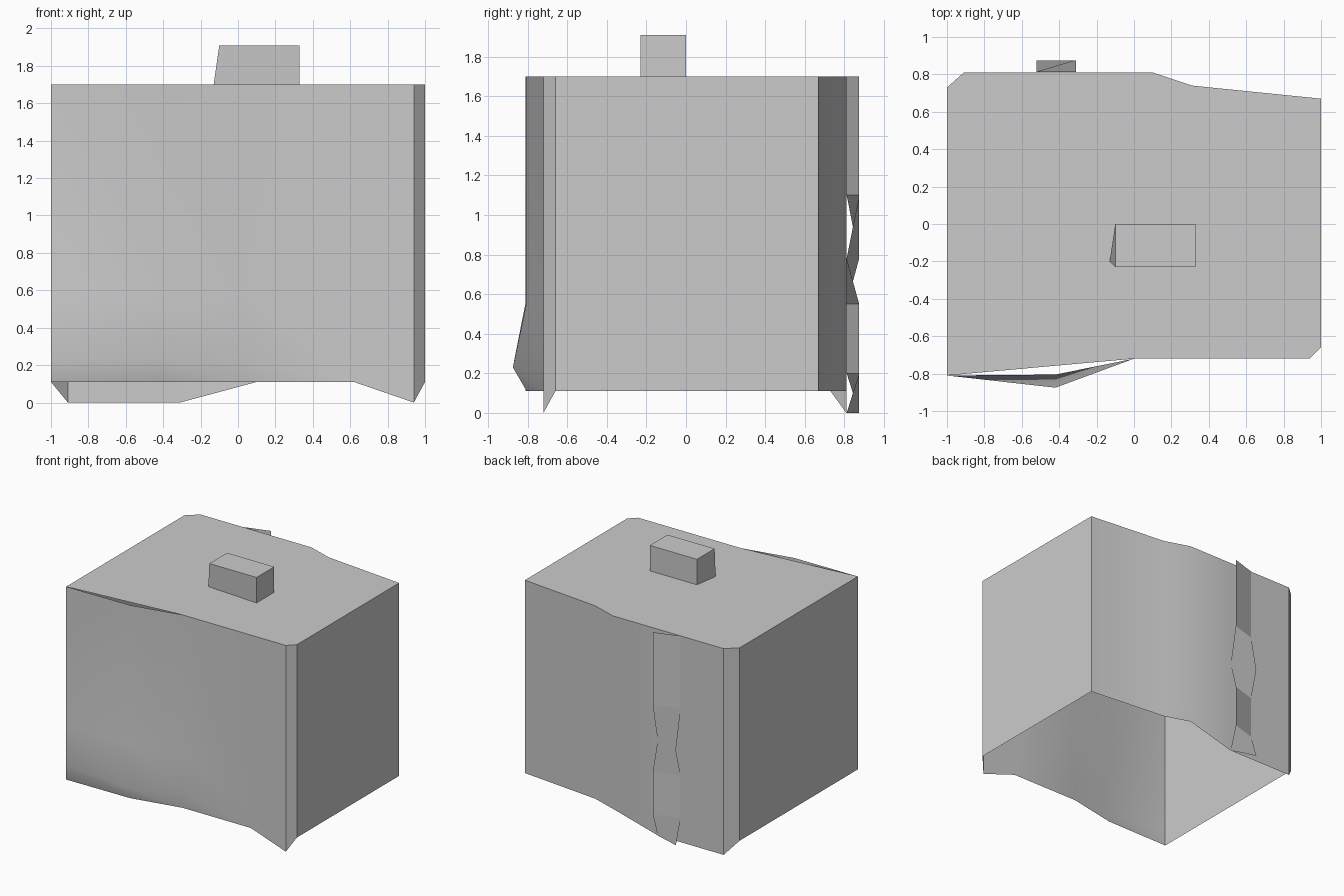
import bpy, math

if "Cube" in bpy.data.objects:
    bpy.data.objects.remove(bpy.data.objects["Cube"])

TOP = 1.7


def build(name, verts, faces, smooth_angle=None):
    mesh = bpy.data.meshes.new(name)
    mesh.from_pydata(verts, [], faces)
    mesh.update()
    obj = bpy.data.objects.new(name, mesh)
    bpy.context.collection.objects.link(obj)
    if smooth_angle:
        mesh.polygons.foreach_set("use_smooth", [True] * len(mesh.polygons))
        mesh.set_sharp_from_angle(angle=math.radians(smooth_angle))
    return obj


def grid_faces(cols, rows, closed):
    # Vertices are stored row by row, from top to bottom
    n = cols if closed else cols - 1
    return [(r * cols + c, (r + 1) * cols + c,
             (r + 1) * cols + (c + 1) % cols, r * cols + (c + 1) % cols)
            for r in range(rows - 1) for c in range(n)]


# Worn outline, counter-clockwise from front left: x, y, height of ragged lower edge
outline = [(-1, -.81, .11), (-.42, -.805, .11), (0, -.72, .11), (.62, -.72, .11),
           (.94, -.72, 0), (1, -.66, .11), (1, .67, .11), (.31, .74, .11),
           (.1, .81, .11), (-.31, .81, 0), (-.91, .81, 0), (-1, .73, .11)]
DENT = 1  # column that bulges low on the front wall

# Walls, open underneath
verts = []
for z in (TOP, .56, .23, None):
    for i, (x, y, low) in enumerate(outline):
        bulge = .07 if (i == DENT and z == .23) else 0
        verts.append((x, y - bulge, low if z is None else z))
build("walls", verts, grid_faces(len(outline), 4, True), 35)

# Roof panel, cut straight past the dented wall so a slit stays open
roof = [(x, y, TOP) for i, (x, y, _) in enumerate(outline) if i != DENT]
build("roof", roof, [range(len(roof))])

# Chimney with one kicked-out lower corner
base = [(-.13, -.2), (.33, -.23), (.33, 0), (-.1, 0)]
cap = [(-.1, -.23)] + base[1:]
verts = [(x, y, 1.91) for x, y in cap] + [(x, y, TOP) for x, y in base]
build("chimney", verts, grid_faces(4, 2, True) + [(0, 1, 2, 3)])

# Buckled downpipe strip on the back wall, flipping its slant as it goes down
verts = []
for z, flipped in ((TOP, 0), (1.1, 0), (.78, 1), (.55, 0), (.2, 0), (0, 1)):
    y_right, y_left = (.812, .875) if flipped else (.875, .812)
    verts += [(-.31, y_right, z), (-.52, y_left, z)]
build("downpipe", verts, grid_faces(2, 6, False))
